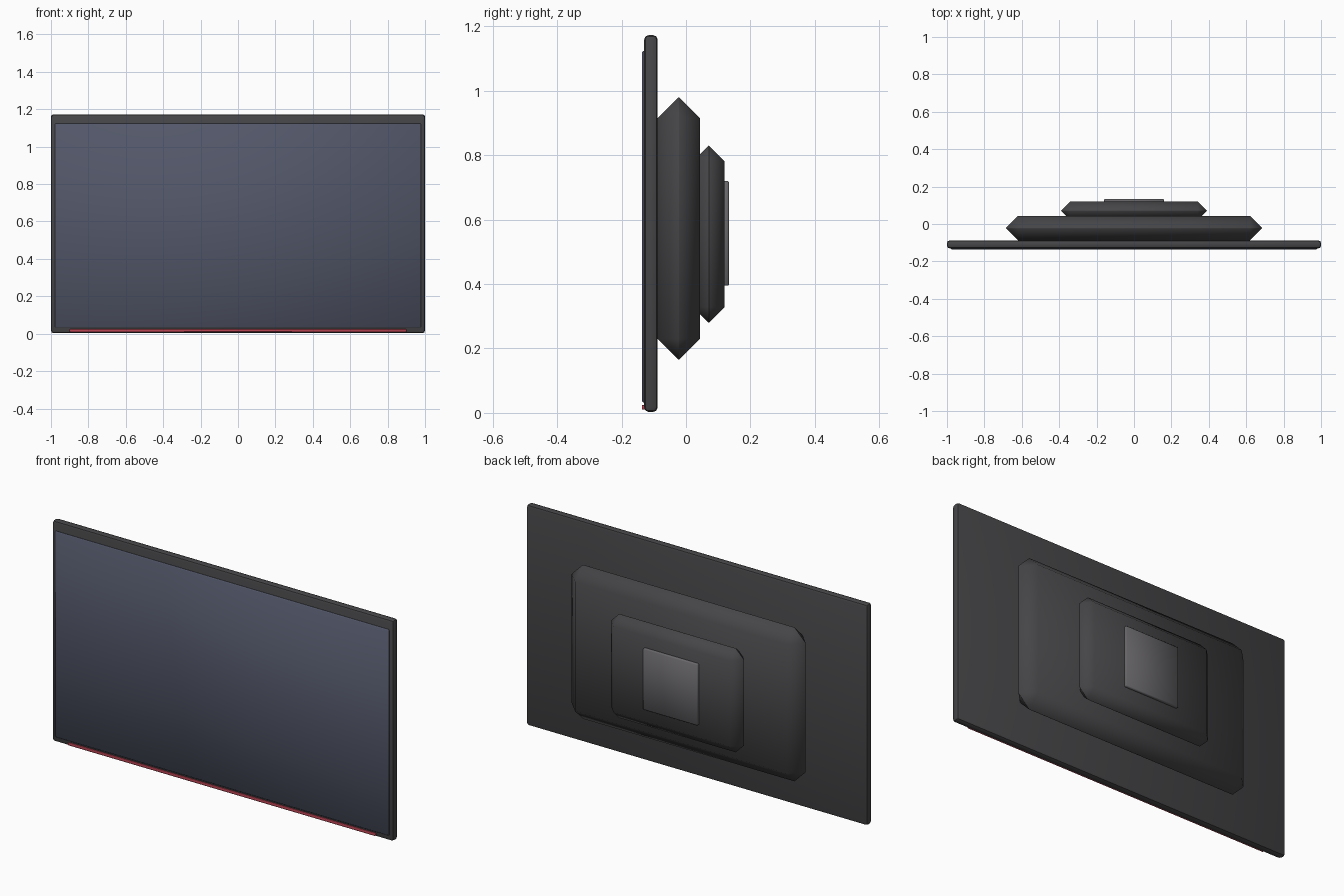
import bpy
from mathutils import Vector

cube = bpy.data.objects.get("Cube")
if cube:
    bpy.data.objects.remove(cube, do_unlink=True)


def material(name, rgb):
    mat = bpy.data.materials.new(name)
    mat.use_nodes = True
    mat.diffuse_color = (*rgb, 1)
    mat.node_tree.nodes["Principled BSDF"].inputs["Base Color"].default_value = (*rgb, 1)
    return mat


def slab(name, mat, half_width, y, z, bevel, segments=1, sharp_angle=None):
    """Bevelled box centred on x, spanning the given y and z ranges."""
    bpy.ops.mesh.primitive_cube_add(size=1)
    obj = bpy.context.object
    obj.name = name
    size = Vector((2 * half_width, y[1] - y[0], z[1] - z[0]))
    centre = Vector((0, sum(y) / 2, sum(z) / 2))
    for v in obj.data.vertices:
        v.co = v.co * size + centre
    obj.data.materials.append(mat)
    mod = obj.modifiers.new("Bevel", "BEVEL")
    mod.width = bevel
    mod.segments = segments
    bpy.ops.object.modifier_apply(modifier=mod.name)
    if sharp_angle is None:
        bpy.ops.object.shade_smooth()
    else:
        bpy.ops.object.shade_smooth_by_angle(angle=sharp_angle)
    return obj


casing = material("charcoal casing", (0.06, 0.06, 0.064))
glass = material("blue black glass", (0.085, 0.095, 0.14))
accent = material("red accent", (0.5, 0.06, 0.09))
metal = material("grey mount", (0.14, 0.135, 0.145))

# Thin display panel with its glass and lower accent strip
slab("panel", casing, 1.0, (-0.13, -0.088), (0.003, 1.173), 0.014, 2, 0.6)
slab("screen", glass, 0.978, (-0.137, -0.127), (0.032, 1.123), 0.004)
slab("accent_strip", accent, 0.9, (-0.137, -0.128), (0.01, 0.024), 0.001)

# Stepped rear housing, chamfered until the sides meet in a ridge
slab("rear_housing", casing, 0.685, (-0.088, 0.043), (0.165, 0.98), 0.065)
slab("rear_cover", casing, 0.39, (0.022, 0.12), (0.28, 0.83), 0.0485)

# Square wall mount plate
slab("mount_plate", metal, 0.16, (0.115, 0.134), (0.395, 0.72), 0.004)
